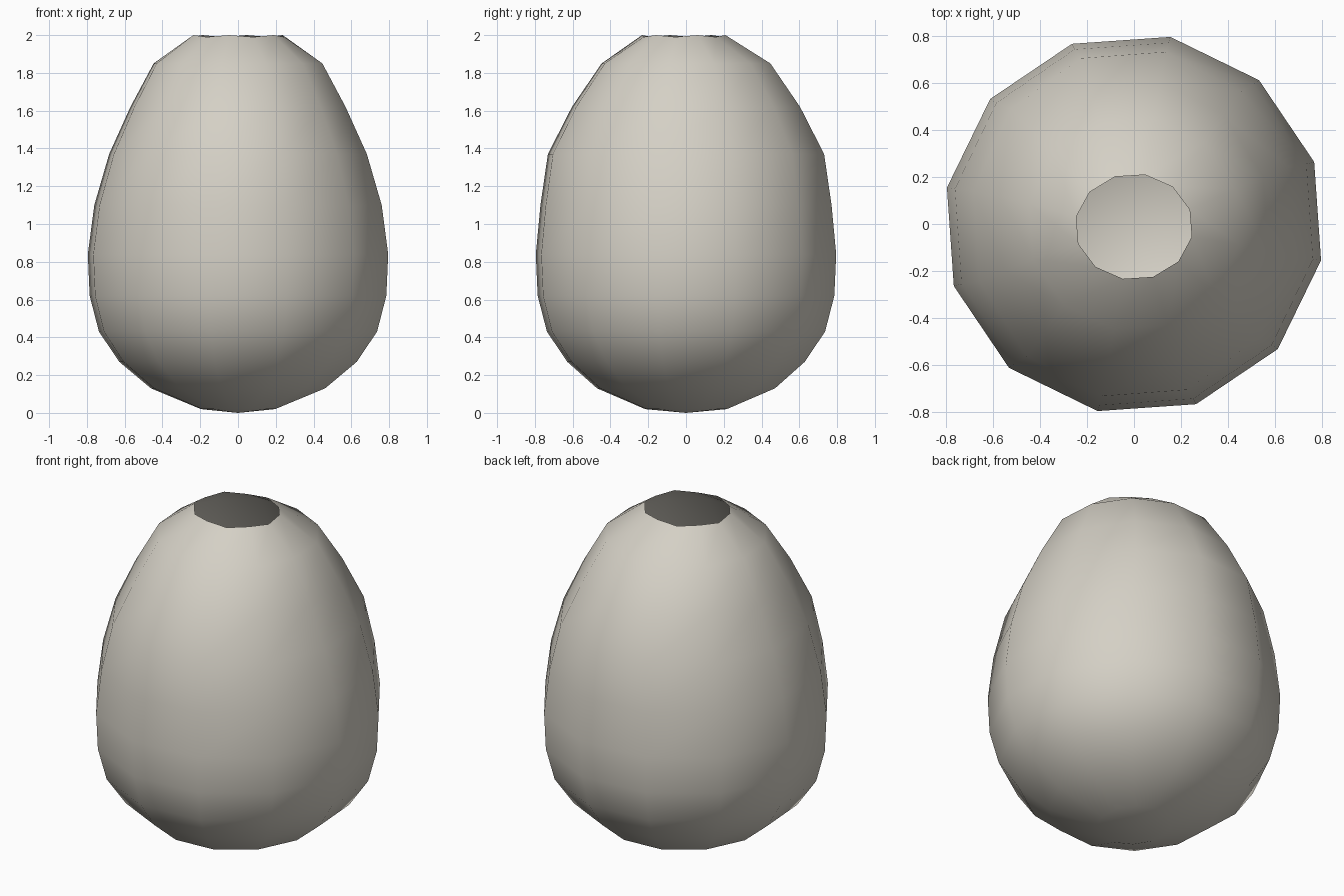
import bpy, bmesh
from math import cos, sin, radians

cube = bpy.data.objects.get("Cube")
if cube:
    bpy.data.objects.remove(cube, do_unlink=True)

SIDES = 12
TURN = radians(19)

# Shell profile from the base to the rim: x radius, y radius, height
PROFILE = [(0.20, 0.22, 0.02), (0.47, 0.48, 0.13), (0.64, 0.64, 0.27),
           (0.75, 0.75, 0.43), (0.80, 0.80, 0.62), (0.81, 0.81, 0.84),
           (0.775, 0.785, 1.10), (0.695, 0.745, 1.37), (0.58, 0.615, 1.62),
           (0.455, 0.455, 1.85), (0.25, 0.225, 1.995)]

shell_paint = bpy.data.materials.new("warm_grey_shell")
shell_paint.use_nodes = True
colour = (0.66, 0.63, 0.56, 1)
shell_paint.diffuse_color = colour
shell_paint.node_tree.nodes["Principled BSDF"].inputs["Base Color"].default_value = colour

# Open-topped shell built from stacked rings
bm = bmesh.new()
rings = []
for rx, ry, z in PROFILE:
    ring = []
    for i in range(SIDES):
        a = TURN + i * radians(360 / SIDES)
        ring.append(bm.verts.new((rx * cos(a), ry * sin(a), z)))
    rings.append(ring)
for low, high in zip(rings, rings[1:]):
    for i in range(SIDES):
        j = (i + 1) % SIDES
        bm.faces.new((low[i], low[j], high[j], high[i]))

# Rim sits slightly forward and is gently uneven
for i, v in enumerate(rings[-1]):
    v.co.y -= 0.012
    v.co.z += 0.005 * (-1) ** i

# Base closes to a shallow point
tip = bm.verts.new((0, 0, 0))
for i in range(SIDES):
    bm.faces.new((tip, rings[0][(i + 1) % SIDES], rings[0][i]))

mesh = bpy.data.meshes.new("egg_shell")
bm.to_mesh(mesh)
bm.free()
mesh.materials.append(shell_paint)
shell = bpy.data.objects.new("egg_shell", mesh)
bpy.context.collection.objects.link(shell)

bpy.ops.object.select_all(action='DESELECT')
shell.select_set(True)
bpy.context.view_layer.objects.active = shell
bpy.ops.object.shade_smooth_by_angle(angle=radians(35))
